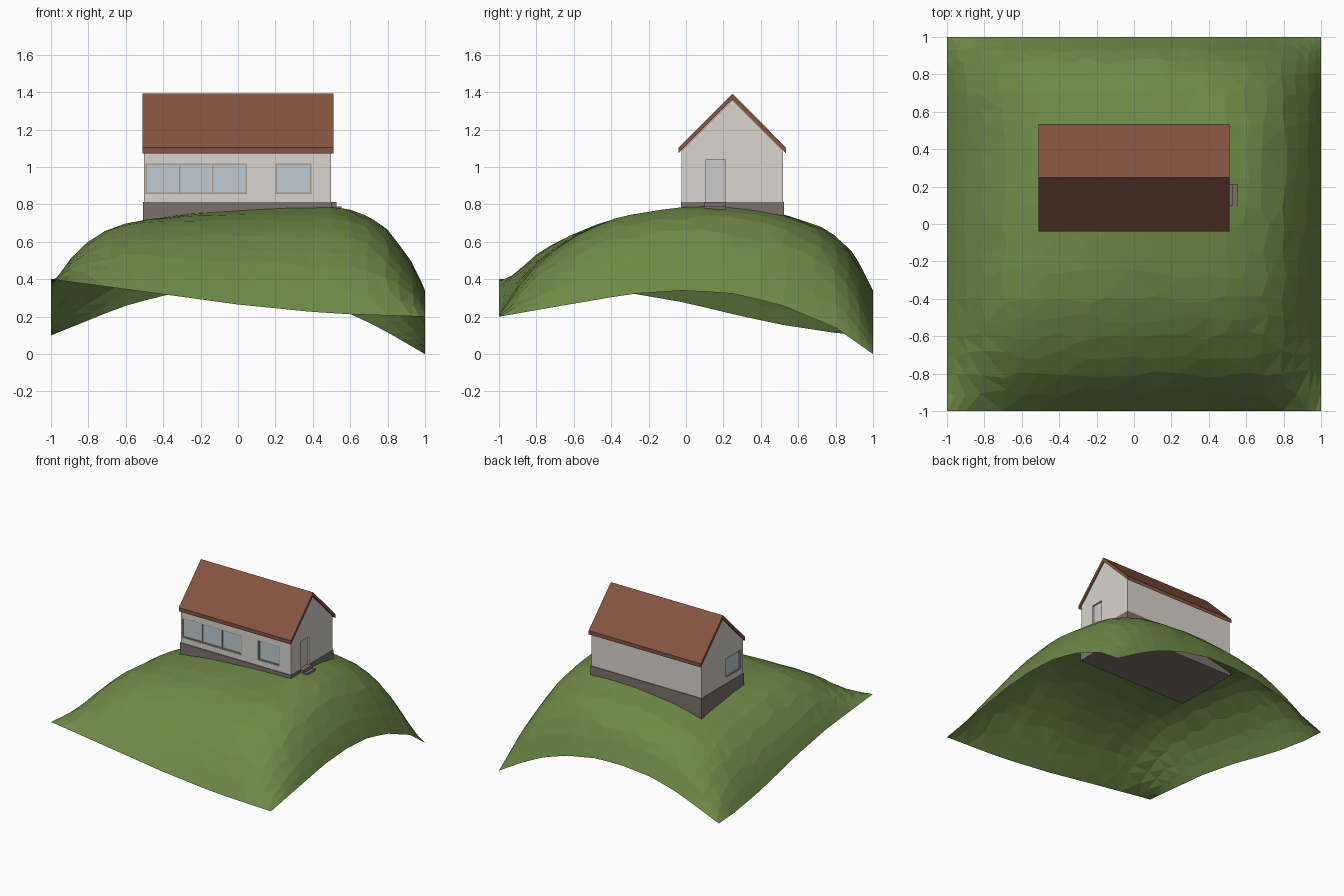
import bpy, bmesh, random
from mathutils import Vector

if "Cube" in bpy.data.objects:
    bpy.data.objects.remove(bpy.data.objects["Cube"])

random.seed(4)

def mat(name, r, g, b):
    m = bpy.data.materials.new(name)
    m.diffuse_color = (r, g, b, 1)
    m.use_nodes = True
    m.node_tree.nodes["Principled BSDF"].inputs["Base Color"].default_value = m.diffuse_color
    return m

GRASS = mat("grass", .152, .25, .062)
ROOF = mat("roof_tile", .24, .088, .05)
WALL = mat("plaster", .69, .66, .62)
BASE = mat("plinth_stone", .20, .165, .15)
GLASS = mat("glass", .52, .60, .65)
FRAME = mat("frame_wood", .42, .34, .27)
DOOR = mat("door_paint", .52, .52, .52)

def finish(name, bm, m=None):
    bmesh.ops.recalc_face_normals(bm, faces=bm.faces)
    me = bpy.data.meshes.new(name)
    bm.to_mesh(me)
    bm.free()
    ob = bpy.data.objects.new(name, me)
    bpy.context.collection.objects.link(ob)
    if m:
        me.materials.append(m)
    return ob

def box(name, x, y, z, m=None):
    bm = bmesh.new()
    bmesh.ops.create_cube(bm, size=1)
    for v in bm.verts:
        v.co = Vector([r[0] if c < 0 else r[1] for c, r in zip(v.co, (x, y, z))])
    return finish(name, bm, m)

def prism_x(name, profile, x0, x1, m):
    # extrude a y-z profile along x
    bm = bmesh.new()
    f = bm.faces.new([bm.verts.new((x0, y, z)) for y, z in profile])
    # keep the starting cap so the prism is closed
    ext = bmesh.ops.extrude_face_region(bm, geom=[f], use_keep_orig=True)["geom"]
    for v in ext:
        if isinstance(v, bmesh.types.BMVert):
            v.co.x = x1
    return finish(name, bm, m)

# ---- hill: blended boundary curves plus a domed bump ----
def curve(pts):
    def f(t):
        for (a, p), (b, q) in zip(pts, pts[1:]):
            if t <= b:
                return p + (q - p) * (t - a) / (b - a)
        return pts[-1][1]
    return f

front = curve([(-1, .4), (-.4, .32), (0, .265), (.4, .225), (.6, .213), (1, .2)])
back = curve([(-1, .1), (-.63, .25), (-.4, .315), (-.15, .34), (.1, .34), (.4, .285), (.6, .215), (.76, .14), (1, 0)])
left = curve([(-1, .4), (-.4, .34), (0, .27), (.25, .21), (.5, .155), (.8, .11), (1, .1)])
right = curve([(-1, .2), (-.3, .32), (0, .34), (.25, .322), (.5, .265), (.8, .14), (1, 0)])
ridge_x = curve([(-1, .25), (-.95, .355), (-.9, .44), (-.8, .56), (-.7, .635), (-.6, .68), (-.5, .71), (-.25, .75), (0, .77),
                 (.2, .785), (.5, .79), (.6, .772), (.7, .735), (.8, .665), (.9, .535), (.95, .45), (1, .334)])
ridge_y = curve([(-1, .235), (-.9, .37), (-.8, .485), (-.7, .565), (-.6, .63), (-.5, .68), (-.4, .72), (-.25, .755),
                 (0, .785), (.1, .788), (.3, .78), (.5, .755), (.7, .69), (.8, .625), (.9, .52), (1, .303)])

def coons(x, y):
    u, v = (x + 1) / 2, (y + 1) / 2
    corners = (1 - u) * (1 - v) * .4 + u * (1 - v) * .2 + (1 - u) * v * .1
    return (1 - v) * front(x) + v * back(x) + (1 - u) * left(y) + u * right(y) - corners

def height(x, y):
    bump = (ridge_x(x) - coons(x, .1)) * (ridge_y(y) - coons(.3, y))
    soften = 1 - (.3 if x < 0 and y < 0 else .08) * x * x * y * y
    return coons(x, y) + soften * bump / (ridge_y(.1) - coons(.3, .1))

HX, HY = (-.505, .5), (-.025, .52)
xs = [-1, -.95, -.9, -.8, -.7, -.6] + [HX[0] + (HX[1] - HX[0]) * i / 8 for i in range(9)] + [.6, .7, .8, .87, .93, .97, 1]
ys = [-1, -.9, -.8, -.7, -.6, -.5, -.4, -.27, -.14] + [HY[0] + (HY[1] - HY[0]) * i / 4 for i in range(5)] + [.6, .7, .8, .87, .93, .97, 1]
bm = bmesh.new()
grid = []
for j, y in enumerate(ys):
    row = []
    for i, x in enumerate(xs):
        px, py = x, y
        near_house = HX[0] - .02 < x < HX[1] + .02 and HY[0] - .02 < y < HY[1] + .02
        if 0 < i < len(xs) - 1 and 0 < j < len(ys) - 1 and not near_house:
            px += random.uniform(-.25, .25) * min(x - xs[i - 1], xs[i + 1] - x)
            py += random.uniform(-.25, .25) * min(y - ys[j - 1], ys[j + 1] - y)
        row.append(bm.verts.new((px, py, height(px, py))))
    grid.append(row)
for j in range(len(ys) - 1):
    for i in range(len(xs) - 1):
        cx, cy = (xs[i] + xs[i + 1]) / 2, (ys[j] + ys[j + 1]) / 2
        if HX[0] < cx < HX[1] and HY[0] < cy < HY[1]:
            continue  # opening for the house
        bm.faces.new((grid[j][i], grid[j][i + 1], grid[j + 1][i + 1], grid[j + 1][i]))
bmesh.ops.triangulate(bm, faces=bm.faces)
finish("hill", bm, GRASS)

# ---- house body ----
box("plinth", (-.508, .502), (-.028, .523), (.62, .812), BASE)
walls = prism_x("walls", [(-.023, .812), (.518, .812), (.518, 1.088), (.2475, 1.359), (-.023, 1.088)], -.503, .498, WALL)
prism_x("roof", [(-.04, 1.073), (.2475, 1.36), (.535, 1.073), (.535, 1.104), (.2475, 1.392), (-.04, 1.104)], -.51, .51, ROOF)

def recess(x, y, z):
    c = box("cutter", x, y, z)
    c.hide_render = True
    c.hide_viewport = True
    mod = walls.modifiers.new("recess", 'BOOLEAN')
    mod.operation = 'DIFFERENCE'
    mod.object = c

# ---- windows: recess, pane and frame bars, on the front or left wall ----
def window(name, a0, a1, panes, side):
    z0, z1, t = .857, 1.018, .008
    w = -.023 if side == "front" else -.503

    def part(n, a, d, z, m):
        d = (w + d[0], w + d[1])
        box(n, *((a, d) if side == "front" else (d, a)), z, m)

    d = (w - .02, w + .02)
    recess(*(((a0, a1), d) if side == "front" else (d, (a0, a1))), (z0, z1))
    part(name + "_pane", (a0, a1), (.012, .021), (z0, z1), GLASS)
    for z in (z0, z1 - t):
        part(name + "_rail", (a0, a1), (.004, .02), (z, z + t), FRAME)
    for i in range(panes + 1):
        a = a0 + (a1 - a0 - t) * i / panes
        part(name + "_post", (a, a + t), (.004, .02), (z0, z1), FRAME)

window("long_window", -.495, .048, 3, "front")
window("small_window", .2, .393, 1, "front")
window("side_window", .005, .2, 1, "left")

# ---- door and steps on the right wall ----
recess((.478, .52), (.107, .21), (.80, 1.038))
box("door", (.474, .484), (.107, .21), (.812, 1.038), DOOR)
box("upper_step", (.48, .527), (.097, .215), (.75, .812), BASE)
box("lower_step", (.50, .553), (.097, .215), (.73, .789), BASE)
